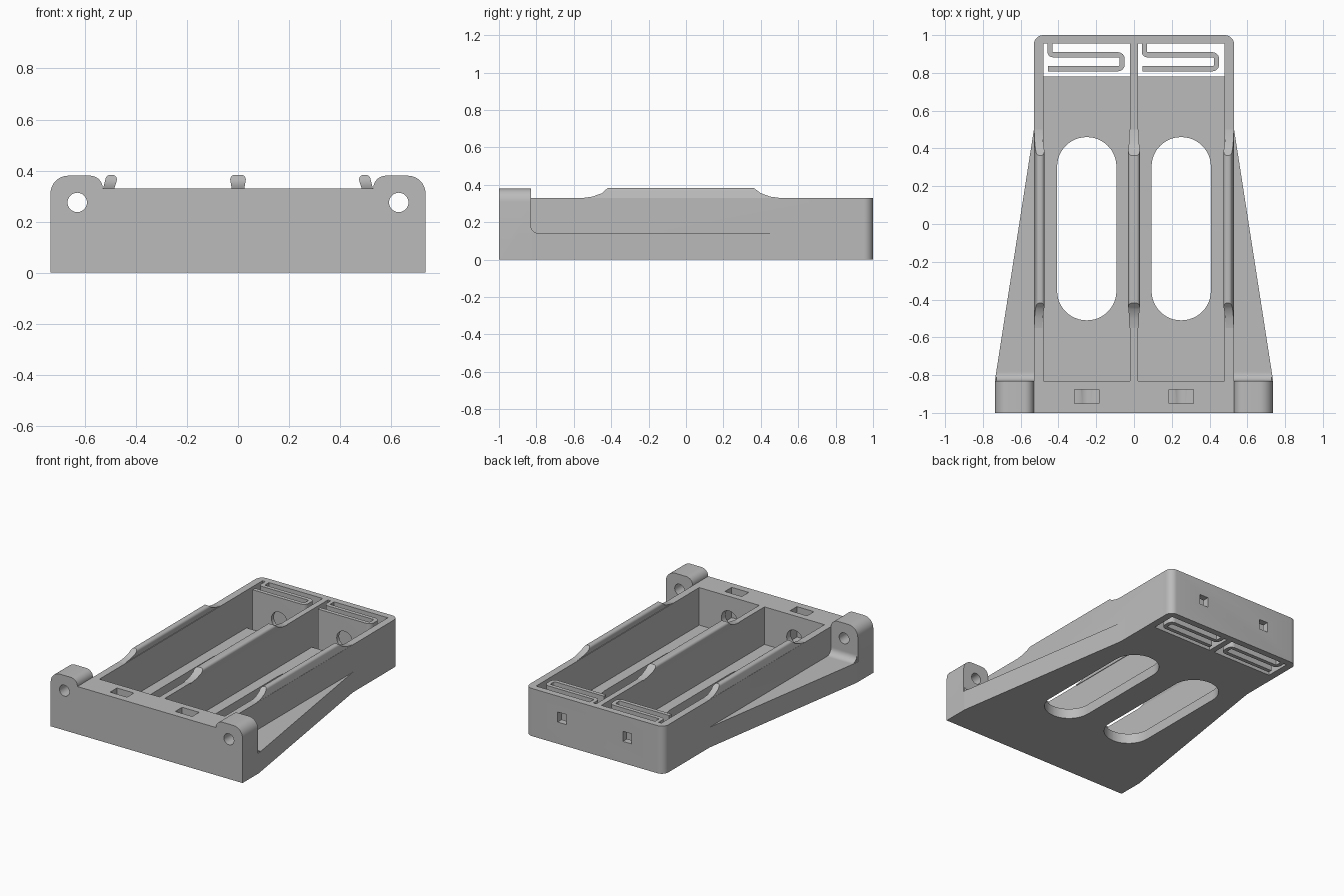
import bpy, bmesh, math
from mathutils import Vector

if "Cube" in bpy.data.objects:
    bpy.data.objects.remove(bpy.data.objects["Cube"])

GREY = (0.5, 0.5, 0.5, 1)
mat = bpy.data.materials.new("plain_grey")
mat.use_nodes = True
mat.diffuse_color = GREY
mat.node_tree.nodes["Principled BSDF"].inputs["Base Color"].default_value = GREY


def fillet(points, radii, closed=True, steps=8):
    """Round the corners of a 2D outline."""
    out, n = [], len(points)
    for i, (p, r) in enumerate(zip(points, radii)):
        p = Vector(p)
        if r == 0:
            out.append(p)
            continue
        a = (Vector(points[i - 1]) - p).normalized()
        b = (Vector(points[(i + 1) % n]) - p).normalized()
        half = a.angle(b) / 2
        centre = p + (a + b).normalized() * r / math.sin(half)
        start = p + a * r / math.tan(half) - centre
        sweep = start.angle_signed(p + b * r / math.tan(half) - centre)
        for k in range(steps + 1):
            t = -sweep * k / steps
            out.append(centre + Vector((start.x * math.cos(t) - start.y * math.sin(t),
                                        start.x * math.sin(t) + start.y * math.cos(t))))
    return out


def prism(name, outline, axis, lo, hi):
    """Extrude a 2D outline along the given axis."""
    place = {"x": lambda u, v, w: (w, u, v),
             "y": lambda u, v, w: (u, w, v),
             "z": lambda u, v, w: (u, v, w)}[axis]
    bm = bmesh.new()
    face = bm.faces.new([bm.verts.new(place(u, v, lo)) for u, v in outline])
    ext = bmesh.ops.extrude_face_region(bm, geom=[face])
    move = Vector(place(0, 0, hi - lo))
    bmesh.ops.translate(bm, vec=move, verts=[g for g in ext["geom"] if isinstance(g, bmesh.types.BMVert)])
    bmesh.ops.recalc_face_normals(bm, faces=bm.faces)
    return finish(name, bm)


def finish(name, bm):
    mesh = bpy.data.meshes.new(name)
    bm.to_mesh(mesh)
    bm.free()
    mesh.materials.append(mat)
    obj = bpy.data.objects.new(name, mesh)
    bpy.context.collection.objects.link(obj)
    return obj


def rect(u0, u1, v0, v1):
    return [(u0, v0), (u1, v0), (u1, v1), (u0, v1)]


def circle(u, v, r, n=32):
    return [(u + r * math.cos(math.tau * k / n), v + r * math.sin(math.tau * k / n)) for k in range(n)]


def combine(target, other, operation):
    """Apply a boolean and discard the second object."""
    mod = target.modifiers.new("combine", "BOOLEAN")
    mod.operation, mod.object, mod.solver = operation, other, "EXACT"
    bpy.context.view_layer.objects.active = target
    bpy.ops.object.modifier_apply(modifier=mod.name)
    bpy.data.objects.remove(other)


def smooth(obj):
    bpy.ops.object.select_all(action="DESELECT")
    obj.select_set(True)
    bpy.context.view_layer.objects.active = obj
    bpy.ops.object.shade_smooth_by_angle(angle=math.radians(30))


FLOOR, TOP, EAR_TOP = 0.07, 0.33, 0.38
BACK_WALL = 0.955

# Main tray with rounded rear corners
tray = prism("tray", fillet(rect(-0.53, 0.53, -1, 1), [0, 0, 0.05, 0.05]), "z", 0, TOP)

# Side wings and pierced mounting ears
for s in (-1, 1):
    wing = [(s * 0.5, -0.9), (s * 0.735, -0.9), (s * 0.735, -0.82), (s * 0.53, 0.5), (s * 0.5, 0.5)]
    combine(tray, prism("wing", wing, "z", 0, 0.14), "UNION")
    ear = fillet([(s * 0.5, 0), (s * 0.735, 0), (s * 0.735, EAR_TOP), (s * 0.53, EAR_TOP),
                  (s * 0.53, 0.3), (s * 0.5, 0.3)], [0, 0, 0.07, 0.05, 0, 0])
    combine(tray, prism("ear", ear, "y", -1, -0.83), "UNION")
    foot = fillet([(-0.85, 0.1), (-0.78, 0.1), (-0.78, 0.14), (-0.83, 0.14), (-0.83, 0.19), (-0.85, 0.19)],
                  [0, 0, 0, 0.045, 0, 0])
    combine(tray, prism("ear_fillet", foot, "x", min(s * 0.52, s * 0.728), max(s * 0.52, s * 0.728)), "UNION")
    combine(tray, prism("ear_hole", circle(s * 0.63, 0.275, 0.038), "y", -1.1, -0.7), "DIFFERENCE")

# Bays, floor slots, spring windows, wire passages
for c in (-0.25, 0.25):
    cuts = [
        prism("bay", rect(c - 0.23, c + 0.23, -0.83, BACK_WALL), "z", FLOOR, 0.6),
        prism("spring_window", rect(c - 0.23, c + 0.23, 0.78, BACK_WALL), "z", -0.1, 0.2),
        prism("floor_slot", fillet(rect(c - 0.157, c + 0.157, -0.51, 0.46), [0.156] * 4, steps=12), "z", -0.1, 0.2),
        prism("wire_shaft", rect(c - 0.065, c + 0.065, -0.95, -0.875), "z", 0.12, 0.6),
        prism("wire_port", circle(c, 0.17, 0.06), "y", -0.95, -0.8),
        prism("rear_port", rect(c - 0.033, c + 0.033, 0.15, 0.22), "y", 0.9, 1.1),
    ]
    for cut in cuts:
        combine(tray, cut, "DIFFERENCE")
smooth(tray)

# Retaining lips along the three long walls, ramped at both ends
RAMP = [(-0.55, 0.32), (-0.55, 0.33), (-0.5, 0.337), (-0.45, 0.355), (-0.4, 0.4),
        (0.34, 0.4), (0.4, 0.355), (0.45, 0.337), (0.5, 0.33), (0.5, 0.32)]
side = fillet([(0.486, 0.325), (0.53, 0.325), (0.515, 0.383), (0.468, 0.383)], [0, 0, 0.018, 0.018])
middle = fillet([(-0.024, 0.325), (0.024, 0.325), (0.034, 0.383), (-0.034, 0.383)], [0, 0, 0.018, 0.018])
for name, outline in (("left_lip", side), ("right_lip", [(-u, v) for u, v in side]), ("middle_lip", middle)):
    lip = prism(name, outline, "y", -0.6, 0.6)
    combine(lip, prism("ramp", RAMP, "x", -0.7, 0.7), "INTERSECT")
    smooth(lip)

# Folded contact springs, one per bay
for name, c in (("right_spring", -0.25), ("left_spring", 0.25)):
    path = fillet([(c - 0.195, BACK_WALL + 0.01), (c - 0.195, 0.896), (c + 0.187, 0.896),
                   (c + 0.187, 0.822), (c - 0.205, 0.822)], [0, 0.016, 0.022, 0.022, 0])
    bm = bmesh.new()
    low = [bm.verts.new((x, y, 0)) for x, y in path]
    high = [bm.verts.new((x, y, TOP)) for x, y in path]
    for i in range(len(path) - 1):
        bm.faces.new((low[i], low[i + 1], high[i + 1], high[i]))
    spring = finish(name, bm)
    solid = spring.modifiers.new("thickness", "SOLIDIFY")
    solid.thickness, solid.offset, solid.use_even_offset = 0.027, 0, True
    bpy.context.view_layer.objects.active = spring
    bpy.ops.object.modifier_apply(modifier=solid.name)
    combine(spring, prism("contact_hole", circle(c, 0.17, 0.06), "y", 0.78, 0.86), "DIFFERENCE")
    smooth(spring)
